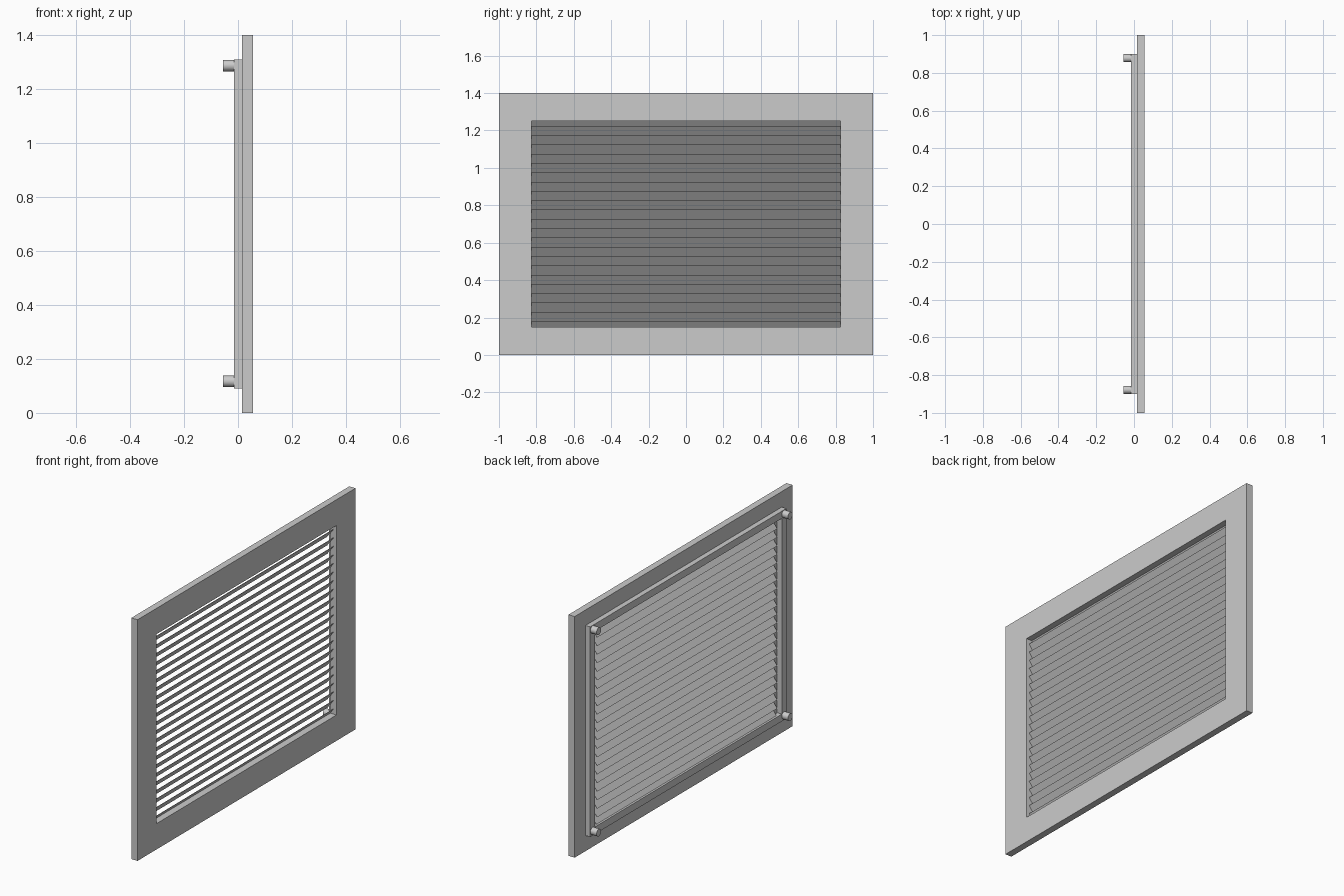
import bpy, bmesh
from mathutils import Vector

if "Cube" in bpy.data.objects:
    bpy.data.objects.remove(bpy.data.objects["Cube"])


def make_object(name, bm):
    bmesh.ops.recalc_face_normals(bm, faces=bm.faces[:])
    mesh = bpy.data.meshes.new(name)
    bm.to_mesh(mesh)
    bm.free()
    obj = bpy.data.objects.new(name, mesh)
    bpy.context.collection.objects.link(obj)
    return obj


def extrude_faces(bm, vec):
    res = bmesh.ops.extrude_face_region(bm, geom=bm.faces[:])
    verts = [v for v in res["geom"] if isinstance(v, bmesh.types.BMVert)]
    bmesh.ops.translate(bm, verts=verts, vec=Vector(vec))


def ring(name, x0, x1, outer, inner):
    """Rectangular ring; outer and inner are (half width, z low, z high)."""
    bm = bmesh.new()
    loops = []
    for w, lo, hi in (outer, inner):
        corners = ((-w, lo), (w, lo), (w, hi), (-w, hi))
        loops.append([bm.verts.new((x0, y, z)) for y, z in corners])
    a, b = loops
    for i in range(4):
        j = (i + 1) % 4
        bm.faces.new((a[i], a[j], b[j], b[i]))
    extrude_faces(bm, (x1 - x0, 0, 0))
    return make_object(name, bm)


# Wide front frame and the narrow mounting rim behind it
ring("front_frame", 0.015, 0.055, (1.0, 0.0, 1.4), (0.825, 0.15, 1.25))
ring("back_rim", -0.015, 0.015, (0.9, 0.09, 1.31), (0.858, 0.132, 1.268))

# Tilted louvre slats, high at the front and low at the back
SLATS, PITCH, HALF = 23, 0.0497, 0.826
for i in range(SLATS):
    top = 0.18 + i * PITCH
    profile = ((0.037, top), (0.034, top), (-0.008, top - 0.055), (-0.005, top - 0.055))
    bm = bmesh.new()
    bm.faces.new([bm.verts.new((x, -HALF, z)) for x, z in profile])
    extrude_faces(bm, (0, 2 * HALF, 0))
    make_object(f"slat_{i + 1:02d}", bm)

# Round mounting pegs at the rim corners
for y in (-0.878, 0.878):
    for z in (0.117, 1.287):
        bpy.ops.mesh.primitive_cylinder_add(
            vertices=24, radius=0.021, depth=0.042,
            location=(-0.034, y, z), rotation=(0, 1.5707963, 0))
        bpy.context.object.name = "mounting_peg"
        bpy.ops.object.shade_smooth_by_angle()
